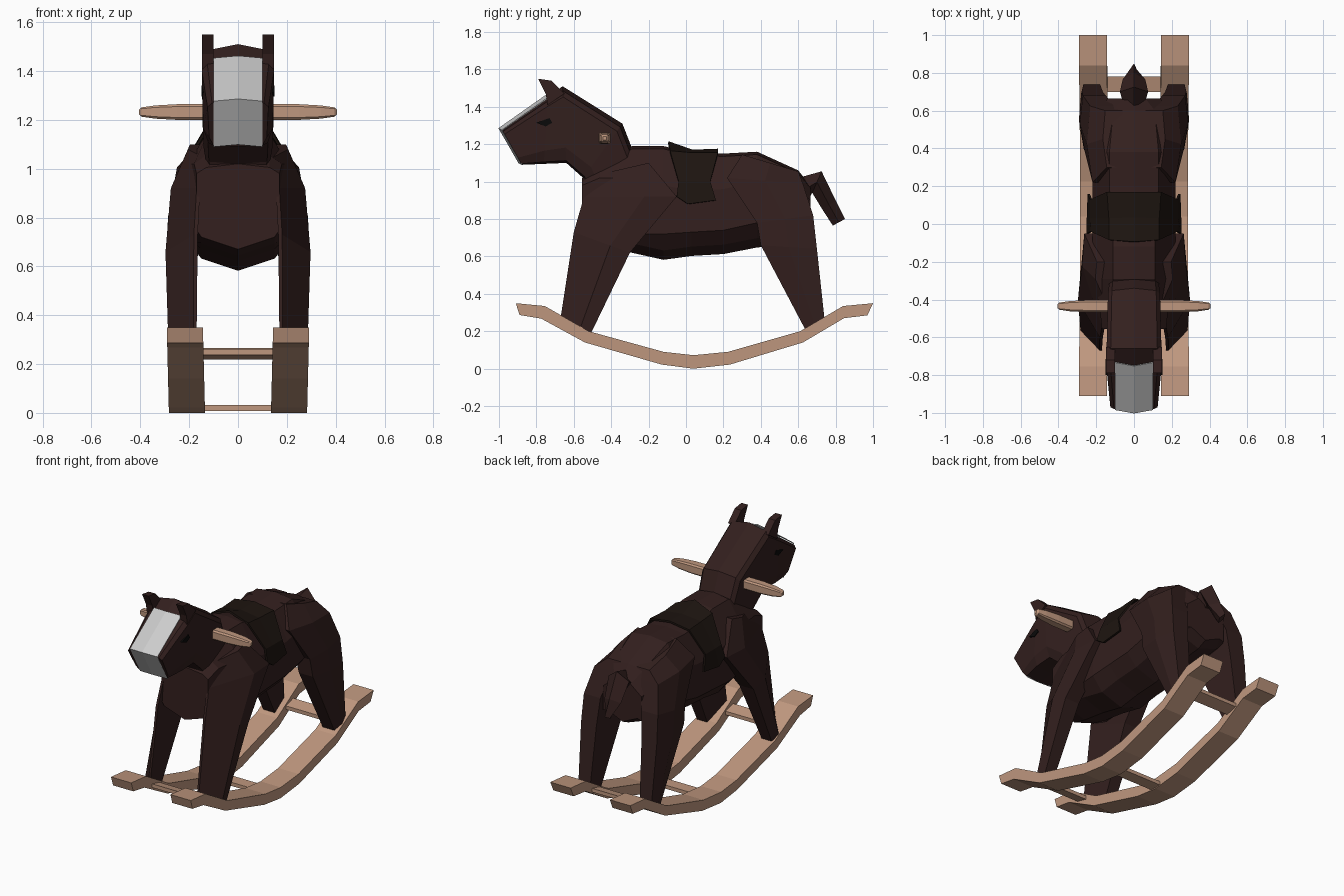
import bpy, bmesh

if "Cube" in bpy.data.objects:
    bpy.data.objects.remove(bpy.data.objects["Cube"])


def material(name, rgb):
    m = bpy.data.materials.new(name)
    m.diffuse_color = (*rgb, 1)
    m.use_nodes = True
    m.node_tree.nodes["Principled BSDF"].inputs["Base Color"].default_value = m.diffuse_color
    return m


BROWN = material("dark_brown", (0.033, 0.014, 0.013))
SADDLE = material("saddle_brown", (0.012, 0.007, 0.005))
WOOD = material("light_wood", (0.52, 0.31, 0.21))
BLACK = material("black", (0.003, 0.003, 0.003))
PALE = material("pale_grey", (0.8, 0.8, 0.8))


def loft(name, rings, mat, closed=True, mirror=False, thick=0):
    """Skin a list of equal-length point rings, capping the ends if closed."""
    bm = bmesh.new()
    vs = [[bm.verts.new(p) for p in r] for r in rings]
    n = len(rings[0])
    for a, b in zip(vs, vs[1:]):
        for i in range(n if closed else n - 1):
            j = (i + 1) % n
            bm.faces.new((a[i], a[j], b[j], b[i]))
    if closed:
        bm.faces.new(vs[0])
        bm.faces.new(vs[-1])
    bmesh.ops.recalc_face_normals(bm, faces=bm.faces)
    me = bpy.data.meshes.new(name)
    bm.to_mesh(me)
    bm.free()
    me.materials.append(mat)
    ob = bpy.data.objects.new(name, me)
    bpy.context.collection.objects.link(ob)
    if mirror:
        ob.modifiers.new("mirror", 'MIRROR').use_mirror_merge = False
    if thick:
        s = ob.modifiers.new("solidify", 'SOLIDIFY')
        s.thickness, s.offset = thick, 0
    return ob


def both(half):
    """Complete a half ring that starts and ends on the centre plane."""
    return half + [(-x, y, z) for x, y, z in half[-2:0:-1]]


def prism(name, yz, x0, x1, mat, mirror=True):
    return loft(name, [[(x, y, z) for y, z in yz] for x in (x0, x1)], mat, mirror=mirror)


# Body: y, top z, top half width, side half width, upper z, lower z, belly half width, belly z
sections = [
    (-.555, 1.02, .13, .17, .98, .75, .15, .67),
    (-.46, 1.07, .13, .18, 1.02, .70, .15, .645),
    (-.29, 1.19, .11, .205, 1.02, .72, .15, .62),
    (-.12, 1.19, .11, .22, .98, .72, .15, .582),
    (.03, 1.155, .12, .22, .95, .73, .15, .603),
    (.20, 1.15, .13, .22, .96, .74, .15, .613),
    (.38, 1.16, .13, .22, 1.0, .78, .15, .648),
    (.60, 1.06, .11, .18, .95, .75, .14, .67),
    (.665, .98, .06, .14, .90, .74, .11, .70),
]
loft("body", [both([(0, y, t), (tw, y, t - .015), (w, y, zu), (w, y, zl),
                    (bw, y, b + .05), (0, y, b)])
              for y, t, tw, w, zu, zl, bw, b in sections], BROWN)


# Legs: front y,z / back y,z / inner x / outer x / inner back x, from foot to top
def leg(name, rows, front_ridge, side, back_ridge):
    rings = []
    for yf, zf, yb, zb, xi, xo, xb in rows:
        d = xo - xi
        rings.append([(xi, yf, zf), (xi + d * front_ridge, yf, zf),
                      (xo, yf + (yb - yf) * side, zf + (zb - zf) * side),
                      (xi + d * back_ridge, yb, zb), (xb, yb, zb)])
    loft(name, rings, BROWN, mirror=True)


leg("front_legs", [
    (-.67, .275, -.51, .185, .17, .283, .20),
    (-.60, .73, -.30, .62, .165, .297, .18),
    (-.545, .92, -.05, .92, .155, .275, .16),
    (-.46, 1.04, -.20, 1.10, .12, .205, .08)], .12, .65, .9)
leg("rear_legs", [
    (.64, .205, .74, .27, .175, .28, .18),
    (.40, .66, .70, .64, .165, .292, .165),
    (.38, .78, .68, .82, .15, .287, .15),
    (.22, 1.02, .625, .99, .10, .25, .10),
    (.30, 1.145, .60, 1.055, .06, .165, .06)], .8, .5, .88)

# Neck and head: crest y,z / throat y,z / upper and lower half widths
head = [
    (-.27, 1.13, -.52, .965, .13, .125),
    (-.34, 1.31, -.55, 1.02, .138, .14),
    (-.66, 1.51, -.64, 1.10, .145, .145),
    (-.74, 1.45, -.76, 1.095, .148, .143),
    (-.985, 1.28, -.878, 1.09, .125, .118),
]
rings = []
for y0, z0, y1, z1, wt, wb in head:
    def at(x, t):
        return (x, y0 + (y1 - y0) * t, z0 + (z1 - z0) * t)
    rings.append(both([at(0, 0), at(wt * .85, .06), at(wt, .14), at(wb, .80),
                       at(wb * .85, .97), at(0, 1)]))
loft("head_and_neck", rings, BROWN)

# Pale face patch over forehead and nose
loft("face_patch", [[(-.1, y + .018, z - .009), (0, y, z), (.1, y + .018, z - .009)]
                    for y, z in ((-.75, 1.46), (-1.0, 1.285), (-.893, 1.10))],
     PALE, closed=False, thick=.006)

# Ears and eyes
prism("ears", [(-.65, 1.47), (-.74, 1.41), (-.75, 1.47), (-.79, 1.55), (-.72, 1.54)],
      .1, .148, BROWN)
prism("eyes", [(-.80, 1.315), (-.73, 1.34), (-.715, 1.315), (-.75, 1.295)], .10, .15, BLACK)

# Handle through the head, squarish with tapered ends
stations = [(.405, .010), (.395, .019), (.34, .027), (.25, .032)]
stations = [(-x, r) for x, r in stations] + [(x, r) for x, r in reversed(stations)]
loft("handle", [[(x, -.435 + a * r, 1.232 + b * r)
                 for a, b in ((-1, -.7), (-.7, -1), (.7, -1), (1, -.7),
                              (1, .7), (.7, 1), (-.7, 1), (-1, .7))]
                for x, r in stations], WOOD)

# Saddle: columns across the back of (x, y, z)
front = [(.245, -.05, .92), (.225, -.04, 1.0), (.13, -.085, 1.16), (0, -.095, 1.21)]
middle = [(.245, .01, .88), (.228, .03, 1.0), (.13, .03, 1.15), (0, .035, 1.165)]
back = [(.24, .16, .90), (.228, .13, 1.0), (.14, .17, 1.15), (0, .17, 1.17)]
loft("saddle", [r + [(-x, y, z) for x, y, z in r[2::-1]] for r in (front, middle, back)],
     SADDLE, closed=False, thick=.012)

# Tail: upper y,z / lower y,z / half width
loft("tail", [[(0, y0, z0), (w, (y0 + y1) / 2, (z0 + z1) / 2), (0, y1, z1),
               (-w, (y0 + y1) / 2, (z0 + z1) / 2)]
              for y0, z0, y1, z1, w in (
                  (.60, 1.02, .64, .88, .05), (.725, 1.055, .675, .94, .075),
                  (.80, .90, .73, .85, .06), (.85, .80, .785, .765, .015))], BROWN)

# Rockers: top y,z / bottom y,z
curve = [(-.91, .35, -.89, .287), (-.755, .335, -.775, .268), (-.52, .20, -.54, .14),
         (-.12, .09, -.13, .022), (.04, .072, .04, 0), (.225, .09, .235, .022),
         (.61, .20, .625, .14), (.84, .335, .845, .27), (1.0, .35, .97, .285)]
loft("rockers", [[(x + .025 * z, y, z) for x, y, z in
                  ((.135, yt, zt), (.283, yt, zt), (.283, yb, zb), (.135, yb, zb))]
                 for yt, zt, yb, zb in curve], WOOD, mirror=True)

# Cross bars joining the rockers, tilted to follow the curve
for name, y, z, slope in (("front_bar", -.655, .24, -.25), ("middle_bar", .04, .02, 0),
                          ("rear_bar", .74, .243, .25)):
    prism(name, [(y + a * .04, z + a * .04 * slope + b * .012)
                 for a, b in ((-1, -1), (1, -1), (1, 1), (-1, 1))],
          -.16, .16, WOOD, mirror=False)
